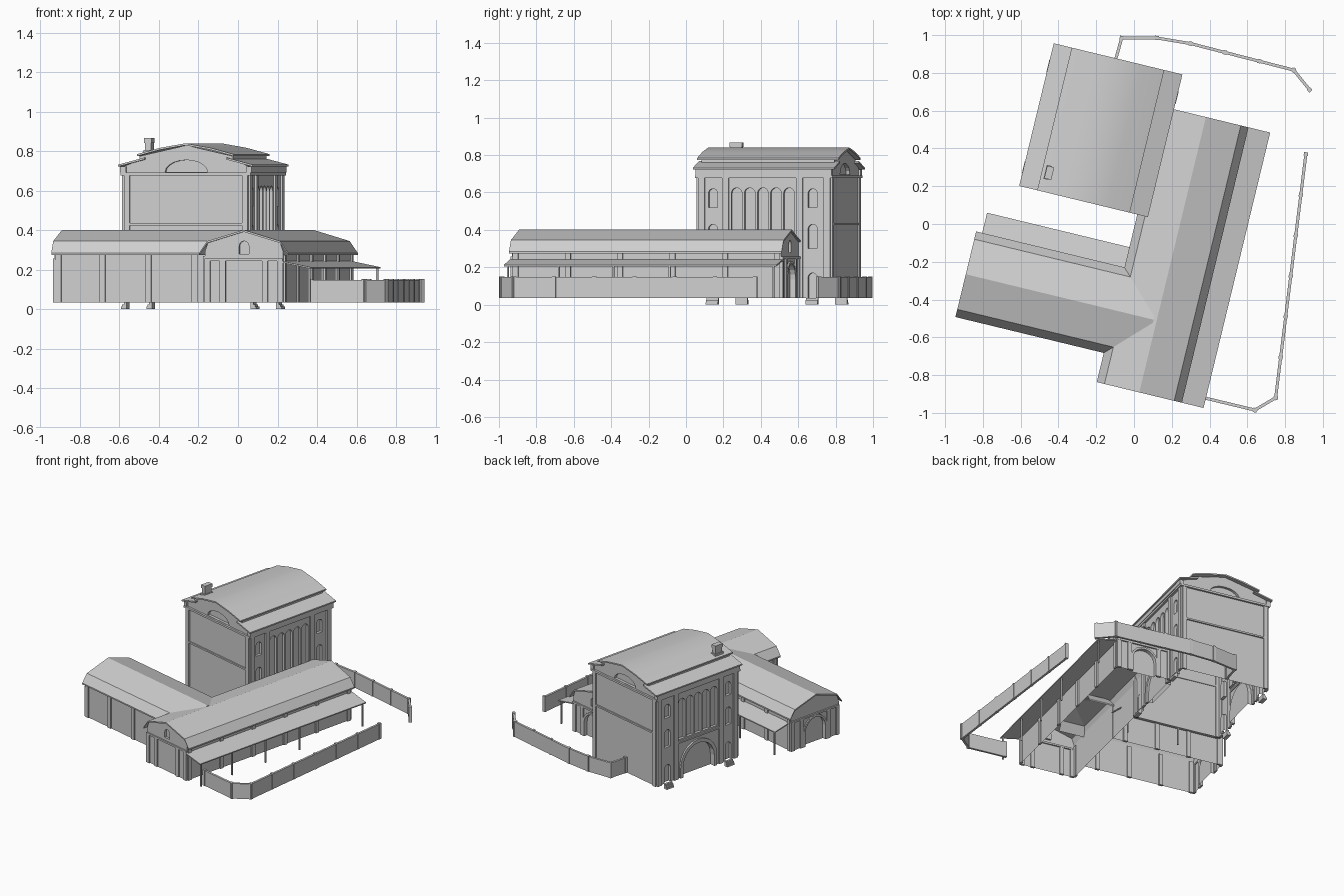
import bpy, bmesh, math
from mathutils import Vector

cube = bpy.data.objects.get("Cube")
if cube:
    bpy.data.objects.remove(cube)

mat = bpy.data.materials.new("light_stone_grey")
mat.use_nodes = True
GREY = (0.62, 0.62, 0.62, 1)
mat.diffuse_color = GREY
mat.node_tree.nodes["Principled BSDF"].inputs["Base Color"].default_value = GREY
TURN = math.radians(-13.6)   # the site is turned relative to the axes
BASE = 0.035                 # ground floor level


def prism(pts, axis, a, b):
    """Extrude a 2D outline along an axis from a to b."""
    return pts, axis, a, b


def box(x0, x1, y0, y1, z0, z1):
    return prism([(x0, y0), (x1, y0), (x1, y1), (x0, y1)], "z", z0, z1)


def arch(c, w, z0, top, n=10):
    r = w / 2
    curve = [(c + r * math.cos(math.pi * i / n), top - r + r * math.sin(math.pi * i / n))
             for i in range(n + 1)]
    return [(c - r, z0), (c + r, z0)] + curve


def arch_trim(c, w, z0, top, t):
    """Outline of a raised band around an arch."""
    outer = arch(c, w + 2 * t, z0, top + t)[1:]
    inner = arch(c, w, z0, top)[1:]
    return outer + [(c - w / 2 - t, z0), (c - w / 2, z0)] + inner[::-1]


def slab(top, t=0.01):
    """Sheet outline following a line of top points."""
    return top + [(x, z - t) for x, z in reversed(top)]


def make(name, prisms, turn=TURN):
    place = {"x": lambda p, q: (q, p[0], p[1]), "y": lambda p, q: (p[0], q, p[1]),
             "z": lambda p, q: (p[0], p[1], q)}
    bm = bmesh.new()
    for pts, axis, a, b in prisms:
        lo = [bm.verts.new(place[axis](p, a)) for p in pts]
        hi = [bm.verts.new(place[axis](p, b)) for p in pts]
        bm.faces.new(lo)
        bm.faces.new(hi[::-1])
        for i in range(len(pts)):
            j = (i + 1) % len(pts)
            bm.faces.new((lo[i], hi[i], hi[j], lo[j]))
    bmesh.ops.recalc_face_normals(bm, faces=bm.faces)
    mesh = bpy.data.meshes.new(name)
    bm.to_mesh(mesh)
    bm.free()
    mesh.materials.append(mat)
    ob = bpy.data.objects.new(name, mesh)
    ob.rotation_euler.z = turn
    bpy.context.scene.collection.objects.link(ob)
    return ob


def carve(ob, prisms):
    """Cut recesses into a wall block, then open its underside."""
    cutter = make("recess_cutter", prisms)
    cutter.hide_render = True
    mod = ob.modifiers.new("recesses", "BOOLEAN")
    mod.operation, mod.solver, mod.object = "DIFFERENCE", "EXACT", cutter
    bpy.context.view_layer.update()
    mesh = bpy.data.meshes.new_from_object(ob.evaluated_get(bpy.context.evaluated_depsgraph_get()))
    ob.modifiers.clear()
    ob.data = mesh
    bpy.data.objects.remove(cutter)
    bm = bmesh.new()
    bm.from_mesh(mesh)
    floor = [f for f in bm.faces if f.normal.z < -0.9 and f.calc_center_median().z < BASE + 0.002]
    bmesh.ops.delete(bm, geom=floor, context="FACES")
    bm.to_mesh(mesh)
    bm.free()


# ---- Tower block ----
W, E, S, N = -0.61, 0.035, 0.075, 0.805
MID = (W + E) / 2
gable = [(W, BASE), (E, BASE), (E, 0.725), (-0.045, 0.755), (-0.045, 0.775), (MID, 0.83),
         (-0.53, 0.775), (-0.53, 0.755), (W, 0.725)]
tower = make("tower_walls", [prism(gable, "y", S, N)])
SIDE, CENTRE = (0.157, 0.705), 0.431
cuts = []
for x in (W, E):
    a, b = x - 0.02, x + 0.02
    for y in SIDE:
        for z0, z1 in ((0.03, 0.17), (0.3, 0.43), (0.52, 0.62)):
            cuts.append(prism(arch(y, 0.05, z0, z1), "x", a, b))
    for i in range(5):
        cuts.append(prism(arch(CENTRE + (i - 2) * 0.072, 0.058, 0.325, 0.625), "x", a, b))
    cuts.append(prism(arch(CENTRE, 0.28, 0.02, 0.255), "x", x - 0.03, x + 0.03))
for y in (S, N):
    lunette = arch(MID, 0.22, 0.695, 0.81)[2:]
    cuts.append(prism([(x, 0.695 + (z - 0.70) * 0.55) for x, z in lunette], "y", y - 0.02, y + 0.02))
carve(tower, cuts)

trim = []
for x, d in ((W, -1), (E, 1)):
    a, b = sorted((x - d * 0.005, x + d * 0.012))
    for y in (S + 0.02, 0.228, 0.634, N - 0.02):
        trim.append(box(a, b, y - 0.018, y + 0.018, BASE, 0.68))
    trim.append(prism(arch_trim(CENTRE, 0.28, BASE, 0.255, 0.025), "x", a, b))
    trim.append(box(a, b, 0.228, 0.634, 0.3, 0.313))
make("tower_pilasters", trim)
ledges = []
for y, d in ((S, -1), (N, 1)):
    a, b = sorted((y - d * 0.005, y + d * 0.01))
    ledges += [box(W, E, a, b, 0.425, 0.437), box(W, W + 0.03, a, b, BASE, 0.68),
               box(E - 0.03, E, a, b, BASE, 0.68)]
make("tower_end_ledges", ledges)
make("tower_cornice", [box(W - 0.016, E + 0.016, S - 0.014, N + 0.014, 0.677, 0.692),
                       box(W - 0.02, W + 0.01, S - 0.01, N + 0.01, 0.692, 0.722),
                       box(E - 0.01, E + 0.02, S - 0.01, N + 0.01, 0.692, 0.722)])
top_roof = [(-0.54, 0.785), (-0.42, 0.817), (MID, 0.84), (-0.155, 0.817), (-0.036, 0.785)]
roof = make("tower_roof", [prism(slab(top_roof), "y", 0.053, 0.83),
                           prism(slab([(-0.638, 0.732), (-0.5, 0.768)]), "y", 0.053, 0.83),
                           prism(slab([(-0.075, 0.768), (0.063, 0.732)]), "y", 0.053, 0.83)])
roof.data.shade_smooth()
roof.data.set_sharp_from_angle(angle=math.radians(30))
make("chimney", [box(-0.516, -0.484, 0.128, 0.188, 0.75, 0.845),
                 box(-0.522, -0.478, 0.12, 0.196, 0.765, 0.805),
                 box(-0.519, -0.481, 0.124, 0.192, 0.842, 0.866)])
make("door_steps", [box(*sorted((x, x + d * w)), y - 0.033, y + 0.033, z, z + 0.013)
                    for x, d in ((W, -1), (E, 1)) for y in SIDE
                    for w, z in ((0.015, 0.024), (0.023, 0.012), (0.03, 0.0))])


# ---- Long hall ----
def hall_wall(c, half):
    return [(c - half, BASE), (c + half, BASE), (c + half, 0.29), (c + half - 0.015, 0.335),
            (c, 0.392), (c - half + 0.015, 0.335), (c - half, 0.29)]


def hall_roof(c, half):
    return slab([(c - half, 0.285), (c - half + 0.042, 0.345), (c, 0.402),
                 (c + half - 0.042, 0.345), (c + half, 0.285)])


LC, LH, L0, L1 = 0.237, 0.204, -0.85, 0.63
long_hall = make("long_hall_walls", [prism(hall_wall(LC, LH), "y", L0, L1)])
bays = [L0 + 0.02 + i * (L1 - L0 - 0.04) / 5 for i in range(6)]
cuts = [prism(arch(LC, 0.05, 0.28, 0.345), "y", y - 0.015, y + 0.015) for y in (L0, L1)]
cuts.append(prism(arch(LC, 0.17, 0.02, 0.22), "y", L1 - 0.02, L1 + 0.02))
carve(long_hall, cuts)
make("long_hall_roof", [prism(hall_roof(LC, 0.232), "y", -0.86, 0.64)])
trim = [box(LC + LH - 0.005, LC + LH + 0.01, y - 0.015, y + 0.015, BASE, 0.275) for y in bays]
trim += [box(LC - LH - 0.01, LC - LH + 0.005, y - 0.015, y + 0.015, BASE, 0.27)
         for y in (bays[0], bays[-1])]
for y in (L0, L1):
    trim += [box(x - 0.015, x + 0.015, y - 0.009, y + 0.009, BASE, 0.25)
             for x in (LC - LH + 0.015, LC - 0.11, LC + 0.11, LC + LH - 0.015)]
    trim.append(box(LC - LH, LC + LH, y - 0.01, y + 0.01, 0.245, 0.258))
trim.append(prism(arch_trim(LC, 0.17, BASE, 0.22, 0.015), "y", L1, L1 + 0.009))
make("long_hall_trim", trim)
make("long_hall_awning", [prism(slab([(LC + LH - 0.01, 0.245), (0.587, 0.213)], 0.008), "y", -0.86, 0.64)])
make("awning_posts", [box(0.57, 0.58, y - 0.005, y + 0.005, BASE, 0.21)
                      for y in (-0.84, -0.56, -0.26, 0.05, 0.62)])

# ---- Short hall ----
SC, SH, S0 = -0.468, 0.213, -0.79
short_hall = make("short_hall_walls", [prism(hall_wall(SC, SH), "x", S0, 0.036)])
carve(short_hall, [prism(arch(SC, 0.18, 0.02, 0.23), "x", S0 - 0.02, S0 + 0.02)])
make("short_hall_roof", [prism(hall_roof(SC, 0.233), "x", -0.803, 0.22)])
trim = [box(x - 0.015, x + 0.015, y - 0.009, y + 0.009, BASE, 0.275)
        for y in (SC - SH, SC + SH) for x in (S0 + 0.02, -0.54, -0.3, -0.06)]
trim += [box(S0 - 0.009, S0 + 0.005, y - 0.015, y + 0.015, BASE, 0.25)
         for y in (SC - SH + 0.01, SC - 0.12, SC + 0.12, SC + SH - 0.01)]
trim += [box(S0 - 0.01, S0 + 0.005, SC - SH, SC + SH, 0.245, 0.258),
         prism(arch_trim(SC, 0.18, BASE, 0.23, 0.015), "x", S0 - 0.009, S0 + 0.001)]
make("short_hall_trim", trim)
make("short_hall_awning", [prism(slab([(SC + SH - 0.01, 0.245), (-0.125, 0.213)], 0.008), "x", -0.77, 0.04)])
make("short_awning_posts", [box(x - 0.005, x + 0.005, -0.14, -0.13, BASE, 0.21)
                            for x in (-0.755, -0.4, -0.02)])


# ---- Boundary fence ----
def fence(name, points):
    panels, posts = [], []
    for p, q in zip(points, points[1:]):
        p, q = Vector(p), Vector(q)
        along = (q - p).normalized()
        side = Vector((-along.y, along.x))
        quad = lambda a, b, w: [tuple(v) for v in (a - side * w, b - side * w, b + side * w, a + side * w)]
        panels.append(prism(quad(p, q, 0.008), "z", BASE, 0.148))
        n = max(1, round((q - p).length / 0.2))
        for i in range(n + 1):
            c = p.lerp(q, i / n)
            posts.append(prism(quad(c - along * 0.01, c + along * 0.01, 0.011), "z", BASE, 0.152))
    make(name + "_panels", panels, 0)
    make(name + "_posts", posts, 0)


fence("back_fence", [(-0.1, 0.86), (-0.065, 0.985), (0.12, 0.985), (0.3, 0.955), (0.845, 0.815), (0.93, 0.71)])
fence("side_fence", [(0.91, 0.37), (0.75, -0.92), (0.64, -0.985), (0.37, -0.92)])
